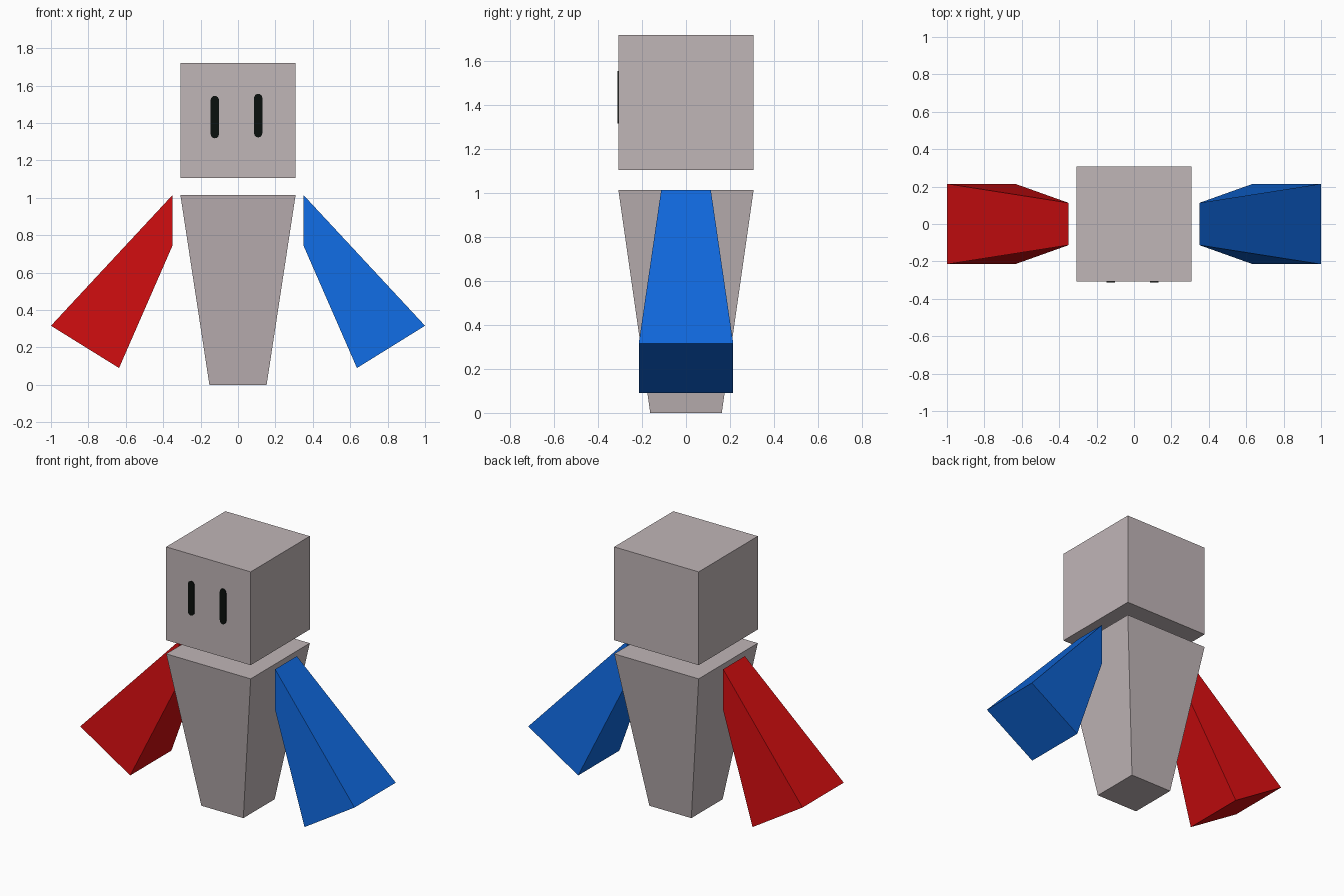
import bpy, math

if "Cube" in bpy.data.objects:
    bpy.data.objects.remove(bpy.data.objects["Cube"])


def material(name, rgb):
    m = bpy.data.materials.new(name)
    m.diffuse_color = (*rgb, 1)
    m.use_nodes = True
    m.node_tree.nodes["Principled BSDF"].inputs["Base Color"].default_value = m.diffuse_color
    return m


GREY = material("warm grey", (0.53, 0.465, 0.475))
RED = material("red", (0.63, 0.004, 0.005))
BLUE = material("blue", (0.005, 0.14, 0.73))
BLACK = material("black", (0.003, 0.005, 0.004))


def add_mesh(name, verts, faces, mat):
    me = bpy.data.meshes.new(name)
    me.from_pydata(verts, [], faces)
    me.materials.append(mat)
    ob = bpy.data.objects.new(name, me)
    bpy.context.collection.objects.link(ob)
    return ob


def loft(name, a, b, mat):
    """Closed solid between two matching rings, counter-clockwise seen from b."""
    n = len(a)
    faces = [(i, (i + 1) % n, n + (i + 1) % n, n + i) for i in range(n)]
    faces += [tuple(reversed(range(n))), tuple(range(n, 2 * n))]
    return add_mesh(name, a + b, faces, mat)


def square(x, y, z):
    return [(-x, -y, z), (x, -y, z), (x, y, z), (-x, y, z)]


# head and tapered body
loft("head", square(0.308, 0.308, 1.105), square(0.308, 0.308, 1.72), GREY)
loft("body", square(0.153, 0.163, 0), square(0.308, 0.308, 1.015), GREY)

# arms: narrow shoulder flaring to a wide slanted end
for side, name, mat in ((-1, "red_arm", RED), (1, "blue_arm", BLUE)):
    def ring(low, high, w):
        r = [(low[0], -w, low[1]), (low[0], w, low[1]),
             (high[0], w, high[1]), (high[0], -w, high[1])]
        r = [(side * x, y, z) for x, y, z in r]
        return r if side > 0 else r[::-1]
    loft(name, ring((0.35, 0.745), (0.35, 1.015), 0.113),
         ring((0.636, 0.09), (1.0, 0.316), 0.215), mat)

# eyes: thin upright capsules on the face
for name, x, z0, z1 in (("left_eye", -0.124, 1.318, 1.545),
                        ("right_eye", 0.108, 1.323, 1.556)):
    r = 0.022
    outline = []
    for zc, start in ((z0 + r, math.pi), (z1 - r, 0)):
        for i in range(9):
            t = start + math.pi * i / 8
            outline.append((x + r * math.cos(t), zc + r * math.sin(t)))
    loft(name, [(px, -0.306, pz) for px, pz in outline],
         [(px, -0.313, pz) for px, pz in outline], BLACK)
